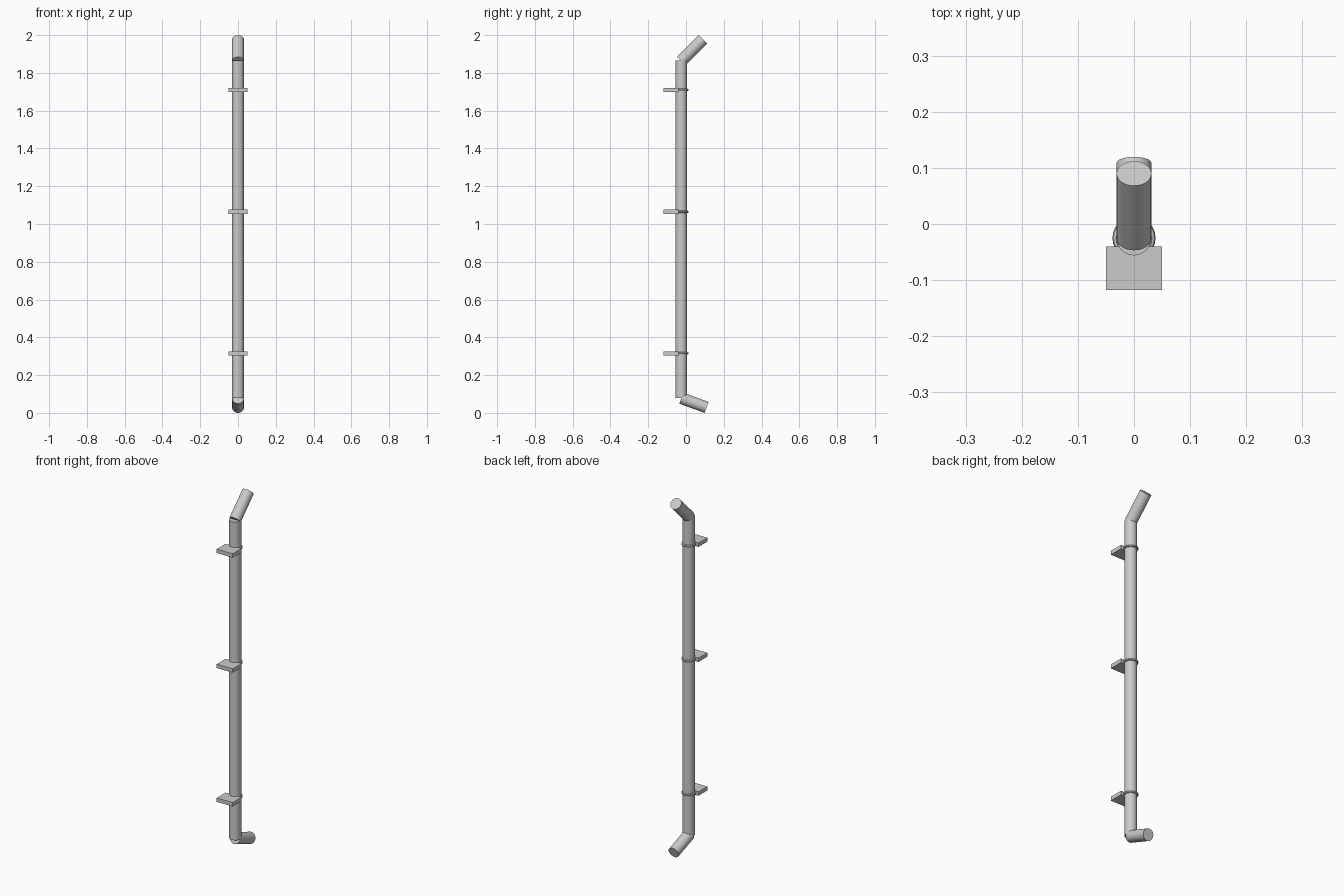
import bpy
from mathutils import Vector

if "Cube" in bpy.data.objects:
    bpy.data.objects.remove(bpy.data.objects["Cube"])

R = 0.031        # pipe radius
PY = -0.025      # pipe axis position in y


def smooth(obj):
    bpy.ops.object.shade_smooth_by_angle(angle=0.6)
    return obj


def pipe(name, start, end):
    a, b = Vector(start), Vector(end)
    d = b - a
    bpy.ops.mesh.primitive_cylinder_add(
        vertices=32, radius=R, depth=d.length, location=(a + b) / 2,
        rotation=d.to_track_quat('Z', 'Y').to_euler())
    bpy.context.object.name = name
    return smooth(bpy.context.object)


# Vertical downpipe with an angled inlet and outlet
pipe("downpipe", (0, PY, 0.08), (0, PY, 1.865))
pipe("upper_inlet", (0, PY, 1.863), (0, 0.09, 1.978))
pipe("lower_outlet", (0, PY, 0.078), (0, 0.109, 0.029))

# Wall brackets, each a flat block with a clamp ring round the pipe
for i, z in enumerate((0.315, 1.065, 1.71), 1):
    bpy.ops.mesh.primitive_cube_add(size=1, location=(0, -0.079, z))
    block = bpy.context.object
    block.name = f"bracket_block_{i}"
    block.scale = (0.099, 0.078, 0.022)

    bpy.ops.mesh.primitive_torus_add(
        major_segments=24, minor_segments=8, major_radius=0.032,
        minor_radius=0.0065, location=(0, PY, z))
    bpy.context.object.name = f"clamp_ring_{i}"
    smooth(bpy.context.object)
